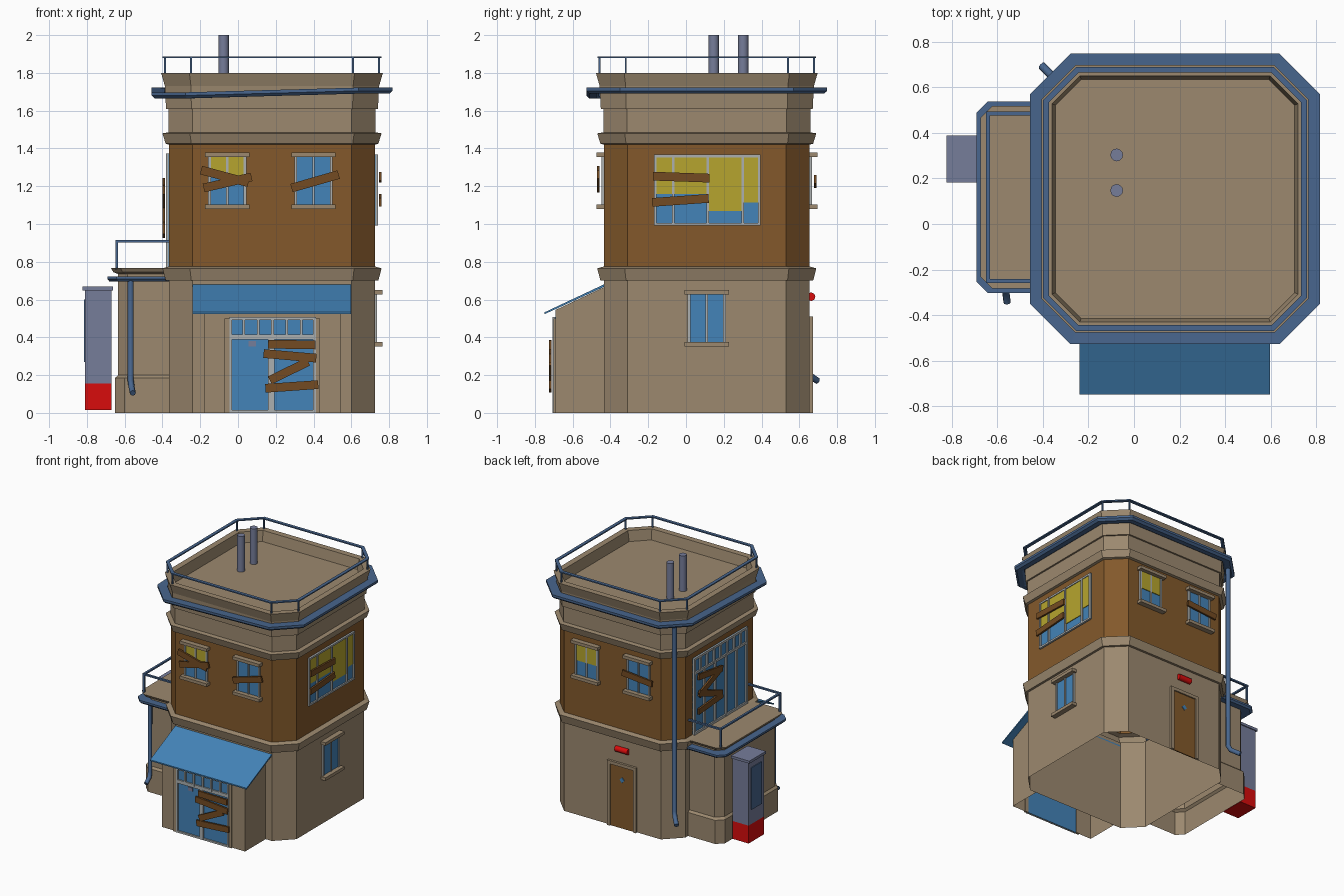
import bpy, bmesh, math
from mathutils import Vector

if "Cube" in bpy.data.objects:
    bpy.data.objects.remove(bpy.data.objects["Cube"])

# ---- colours -------------------------------------------------------------
def lin(v):
    v /= 255
    return v / 12.92 if v < 0.04045 else ((v + 0.055) / 1.055) ** 2.4

RGB = {"stone": (156, 137, 111), "brown_wall": (131, 89, 43), "plank_wood": (116, 75, 34),
       "glass_blue": (67, 131, 184), "blind_yellow": (182, 165, 46), "frame_grey": (172, 176, 176),
       "pipe_blue": (72, 102, 142), "metal_lavender": (118, 125, 154), "red": (216, 12, 12)}
NAMES = list(RGB)
MATS = []
for n in NAMES:
    m = bpy.data.materials.new(n)
    m.diffuse_color = (*[lin(c) for c in RGB[n]], 1)
    m.use_nodes = True
    m.node_tree.nodes["Principled BSDF"].inputs["Base Color"].default_value = m.diffuse_color
    MATS.append(m)

# ---- helpers -------------------------------------------------------------
SIDES = {"front": lambda u, z, d: (u, -0.435 - d, z), "back": lambda u, z, d: (u, 0.655 + d, z),
         "right": lambda u, z, d: (0.725 + d, u, z), "left": lambda u, z, d: (-0.365 - d, u, z),
         "porch": lambda u, z, d: (u, -0.69 - d, z), "world": lambda u, z, d: (u, d, z)}

class Part:
    """Collects boxes and lofts into one named object."""
    def __init__(self, name):
        self.name, self.bm = name, bmesh.new()

    def face(self, vs, mat):
        f = self.bm.faces.new(vs)
        f.material_index = NAMES.index(mat)
        return f

    def box(self, side, u0, u1, z0, z1, d0, d1, mat, angle=0):
        cu, cz, a = (u0 + u1) / 2, (z0 + z1) / 2, math.radians(angle)
        rings = []
        for d in (d0, d1):
            ring = []
            for u, z in ((u0, z0), (u1, z0), (u1, z1), (u0, z1)):
                du, dz = u - cu, z - cz
                p = (cu + du * math.cos(a) - dz * math.sin(a), cz + du * math.sin(a) + dz * math.cos(a))
                ring.append(self.bm.verts.new(SIDES[side](*p, d)))
            rings.append(ring)
        A, B = rings
        self.face(A, mat), self.face(B[::-1], mat)
        for i in range(4):
            j = (i + 1) % 4
            self.face((A[i], B[i], B[j], A[j]), mat)

    def plank(self, side, u, z, length, angle, d=0.022):
        self.box(side, u - length / 2, u + length / 2, z - 0.023, z + 0.023, d, d + 0.014, "plank_wood", angle)

    def loft(self, profile, outline, mat, cyclic=True, closed=False, cap=False, drop=None):
        rings = []
        for d, z in profile:
            rings.append([self.bm.verts.new((x, y, z - (drop(x, y) if drop else 0))) for x, y in outline(d)])
        n = len(rings[0])
        for k in range(len(rings) - (0 if closed else 1)):
            A, B = rings[k], rings[(k + 1) % len(rings)]
            for i in range(n if cyclic else n - 1):
                j = (i + 1) % n
                zc = (profile[k][1] + profile[(k + 1) % len(profile)][1]) / 2
                self.face((A[i], A[j], B[j], B[i]), mat(zc) if callable(mat) else mat)
        if cap:
            self.face(rings[-1], mat(profile[-1][1]) if callable(mat) else mat)

    def done(self):
        bmesh.ops.remove_doubles(self.bm, verts=self.bm.verts, dist=1e-5)
        bmesh.ops.recalc_face_normals(self.bm, faces=self.bm.faces)
        me = bpy.data.meshes.new(self.name)
        for m in MATS:
            me.materials.append(m)
        self.bm.to_mesh(me)
        self.bm.free()
        bpy.context.collection.objects.link(bpy.data.objects.new(self.name, me))

CX, CY = 0.18, 0.11
def tower(d):                                   # chamfered square, offset d from the wall
    h, c = 0.545 + d, 0.125 + 0.586 * d
    a = h - c
    return [(CX + x, CY + y) for x, y in ((-a, -h), (a, -h), (h, -a), (h, a), (a, h), (-a, h), (-h, a), (-h, -a))]

def annex(d, c=0.05):                           # three-sided outline left of the tower
    x, y0, y1, r = -0.635 - d, -0.245 - d, 0.48 + d, -0.365
    return [(r, y0), (x + c, y0), (x, y0 + c), (x, y1 - c), (x + c, y1), (r, y1)]

def tube(name, pts, r, mat, res=2):
    cu = bpy.data.curves.new(name, "CURVE")
    cu.dimensions, cu.bevel_depth, cu.bevel_resolution, cu.use_fill_caps = "3D", r, res, True
    sp = cu.splines.new("POLY")
    sp.points.add(len(pts) - 1)
    for p, q in zip(sp.points, pts):
        p.co = (*q, 1)
    cu.materials.append(MATS[NAMES.index(mat)])
    tmp = bpy.data.objects.new(name, cu)
    bpy.context.collection.objects.link(tmp)
    bpy.context.view_layer.update()
    me = bpy.data.meshes.new_from_object(tmp.evaluated_get(bpy.context.evaluated_depsgraph_get()))
    bpy.data.objects.remove(tmp)
    bpy.context.collection.objects.link(bpy.data.objects.new(name, me))

# ---- tower shell, cornices and sunken roof --------------------------------
p = Part("tower_walls")
p.loft([(0, 0), (0, 0.7), (0.018, 0.7), (0.035, 0.765), (0, 0.775), (0, 1.42), (0.018, 1.425), (0.035, 1.48),
        (0.003, 1.485), (0.003, 1.61), (0.016, 1.61), (0.022, 1.73), (0.042, 1.8), (-0.005, 1.8), (-0.02, 1.72)],
       tower, lambda z: "brown_wall" if 0.78 < z < 1.42 else "stone", cap=True)
p.done()

# gutter sagging at the front left corner
p = Part("roof_gutter")
p.loft([(0.025, 1.72), (0.0925, 1.722), (0.0925, 1.705), (0.077, 1.69), (0.04, 1.69), (0.025, 1.7)], tower, "pipe_blue",
       closed=True, drop=lambda x, y: 0.025 if x < CX and y < CY else 0)
p.done()

# roof railing
p = Part("roof_railing")
p.loft([(0.009, 1.879), (0.034, 1.879), (0.034, 1.888), (0.009, 1.888)], tower, "pipe_blue", closed=True)
for x, y in tower(0.022):
    p.box("world", x - 0.005, x + 0.005, 1.79, 1.88, y - 0.005, y + 0.005, "pipe_blue")
p.done()

# ---- annex with balcony ----------------------------------------------------
p = Part("annex_walls")
p.loft([(0.016, 0), (0.016, 0.185), (0, 0.2), (0, 0.735), (0.025, 0.745), (0.038, 0.767)], annex, "stone", cyclic=False, cap=True)
p.done()
p = Part("annex_gutter")
p.loft([(0, 0.722), (0.057, 0.722), (0.057, 0.708), (0.045, 0.695), (0, 0.695)], annex, "pipe_blue", cyclic=False, closed=True)
p.done()
p = Part("balcony_railing")
square = lambda d: annex(d, 0)
p.loft([(-0.003, 0.902), (0.014, 0.902), (0.014, 0.914), (-0.003, 0.914)], square, "pipe_blue", cyclic=False, closed=True)
for y in (-0.25, 0.485):
    p.box("world", -0.648, -0.634, 0.76, 0.915, y - 0.007, y + 0.007, "pipe_blue")
p.done()

# ---- pipes and chimneys ------------------------------------------------------
tube("main_downpipe", [(-0.343, 0.633, 1.7), (-0.343, 0.633, 0.24), (-0.357, 0.647, 0.205), (-0.405, 0.695, 0.17)], 0.018, "pipe_blue")
tube("annex_downpipe", [(-0.568, -0.28, 0.705), (-0.568, -0.28, 0.17), (-0.563, -0.295, 0.135), (-0.557, -0.345, 0.105)], 0.016, "pipe_blue")
for i, y in enumerate((0.147, 0.303)):
    tube(f"chimney_{i + 1}", [(-0.076, y, 1.71), (-0.076, y, 2.0)], 0.028, "metal_lavender", 4)

# ---- porch, awning and shop door -----------------------------------------------
p = Part("porch_walls")
prof = [(-0.435, 0), (-0.69, 0), (-0.69, 0.545), (-0.435, 0.665)]
L, R = ([p.bm.verts.new((x, y, z)) for y, z in prof] for x in (-0.177, 0.545))
p.face(L, "stone"), p.face(R, "stone")
for i in (1, 2):
    p.face((L[i], L[i + 1], R[i + 1], R[i]), "stone")
for u0, u1 in ((-0.072, -0.04), (0.405, 0.433)):
    p.box("porch", u0, u1, 0, 0.5, -0.005, 0.012, "stone")
p.done()

p = Part("awning")
A, B = ([p.bm.verts.new((x, y, z)) for y, z in ((-0.435, 0.667), (-0.748, 0.523), (-0.748, 0.533), (-0.435, 0.68))]
        for x in (-0.24, 0.598))
p.face(A, "glass_blue"), p.face(B, "glass_blue")
for i in range(4):
    j = (i + 1) % 4
    p.face((A[i], A[j], B[j], B[i]), "glass_blue")
p.done()

def glazing(name, side, u0, u1, z0, z1, uprights, bars, blinds=(), planks=(), t=0.014):
    """Large framed glazing; uprights are (u, z0, z1), bars are heights."""
    p = Part(name)
    p.box(side, u0, u1, z0, z1, -0.002, 0.004, "glass_blue")
    for u, a, b in [(u0 + t / 2, z0, z1), (u1 - t / 2, z0, z1)] + list(uprights):
        p.box(side, u - t / 2, u + t / 2, a, b, 0, 0.016, "frame_grey")
    for z in [z0 + t / 2, z1 - t / 2] + list(bars):
        p.box(side, u0, u1, z - t / 2, z + t / 2, 0, 0.015, "frame_grey")
    for a, b, c, d in blinds:
        p.box(side, a, b, c, d, 0.003, 0.009, "blind_yellow")
    for pl in planks:
        p.plank(side, *pl)
    return p

p = glazing("shop_door", "porch", -0.045, 0.412, 0.0, 0.507,
            [(0.175, 0, 0.39), (0.165, 0, 0.39), (0.185, 0, 0.39)] + [(-0.045 + 0.076 * i, 0.4, 0.5) for i in range(1, 6)],
            [0.395, 0.408],
            planks=[(0.285, 0.362, 0.25, -1), (0.275, 0.302, 0.28, -5), (0.27, 0.222, 0.225, 26), (0.285, 0.14, 0.28, 4)])
p.box("porch", 0.055, 0.095, 0.352, 0.38, 0.003, 0.009, "metal_lavender", 0)
p.done()

# ---- large upper windows -----------------------------------------------------------
glazing("right_window", "right", -0.17, 0.395, 0.992, 1.367, [(u, 0.992, 1.367) for u in (-0.068, 0.115, 0.3)], [],
        [(-0.16, 0.11, 1.16, 1.36), (0.118, 0.297, 1.07, 1.355), (0.305, 0.388, 1.115, 1.36)],
        [(-0.025, 1.248, 0.3, -2), (-0.03, 1.125, 0.3, 4)]).done()
glazing("balcony_window", "left", -0.225, 0.44, 0.77, 1.372,
        [(-0.225 + 0.133 * i, 0.77, 1.25) for i in range(1, 5)] + [(-0.225 + 0.083 * i, 1.25, 1.37) for i in range(1, 8)], [1.25],
        planks=[(0.26, 1.2, 0.3, 8), (0.26, 1.13, 0.3, -22), (0.26, 1.04, 0.3, 20), (0.26, 0.96, 0.3, -4)], t=0.018).done()

# ---- small windows with sill and lintel ----------------------------------------------
def small_window(name, side, u, z0, blind=0, planks=()):
    z1 = z0 + 0.275
    p = Part(name)
    p.box(side, u - 0.095, u + 0.095, z0, z1, -0.002, 0.004, "glass_blue")
    for v, w in ((-0.094, 0.014), (0, 0.012), (0.094, 0.014)):
        p.box(side, u + v - w / 2, u + v + w / 2, z0, z1, 0, 0.012, "frame_grey")
    if blind:
        p.box(side, u - 0.085, u + 0.085, z1 - blind, z1, 0.003, 0.01, "blind_yellow")
    for z in (z0, z1):
        p.box(side, u - 0.117, u + 0.117, z - 0.012, z + 0.012, 0, 0.04, "stone")
    for pl in planks:
        p.plank(side, *pl)
    p.done()

small_window("front_window_left", "front", -0.057, 1.092, 0.12, [(-0.07, 1.252, 0.26, -15), (-0.055, 1.22, 0.26, 13)])
small_window("front_window_right", "front", 0.4, 1.092, 0, [(0.408, 1.226, 0.26, 16)])
small_window("back_window_left", "back", 0.4, 1.092, 0.15)
small_window("back_window_right", "back", -0.05, 1.092, 0, [(-0.055, 1.226, 0.26, 5)])
small_window("side_window", "right", 0.11, 0.364)

# ---- back door and lamp ------------------------------------------------------------------
p = Part("back_door")
p.box("back", -0.012, 0.192, 0, 0.49, 0, 0.008, "brown_wall")
for u0, u1 in ((-0.035, -0.01), (0.19, 0.215)):
    p.box("back", u0, u1, 0, 0.51, 0, 0.018, "stone")
p.box("back", -0.035, 0.215, 0.485, 0.51, 0, 0.018, "stone")
p.box("back", 0.075, 0.105, 0.365, 0.395, 0.007, 0.013, "glass_blue", 45)
p.done()
tube("back_lamp", [(0.035, 0.662, 0.615), (0.048, 0.662, 0.615), (0.132, 0.662, 0.615), (0.145, 0.662, 0.615)], 0.023, "red")

# ---- vending cabinet beside the annex ---------------------------------------------------------
p = Part("cabinet")
p.box("world", -0.81, -0.67, 0.015, 0.155, 0.19, 0.38, "red")
p.box("world", -0.81, -0.67, 0.155, 0.65, 0.19, 0.38, "metal_lavender")
p.box("world", -0.822, -0.662, 0.648, 0.668, 0.182, 0.388, "metal_lavender")
p.box("world", -0.816, -0.81, 0.27, 0.6, 0.22, 0.35, "pipe_blue")
p.done()
